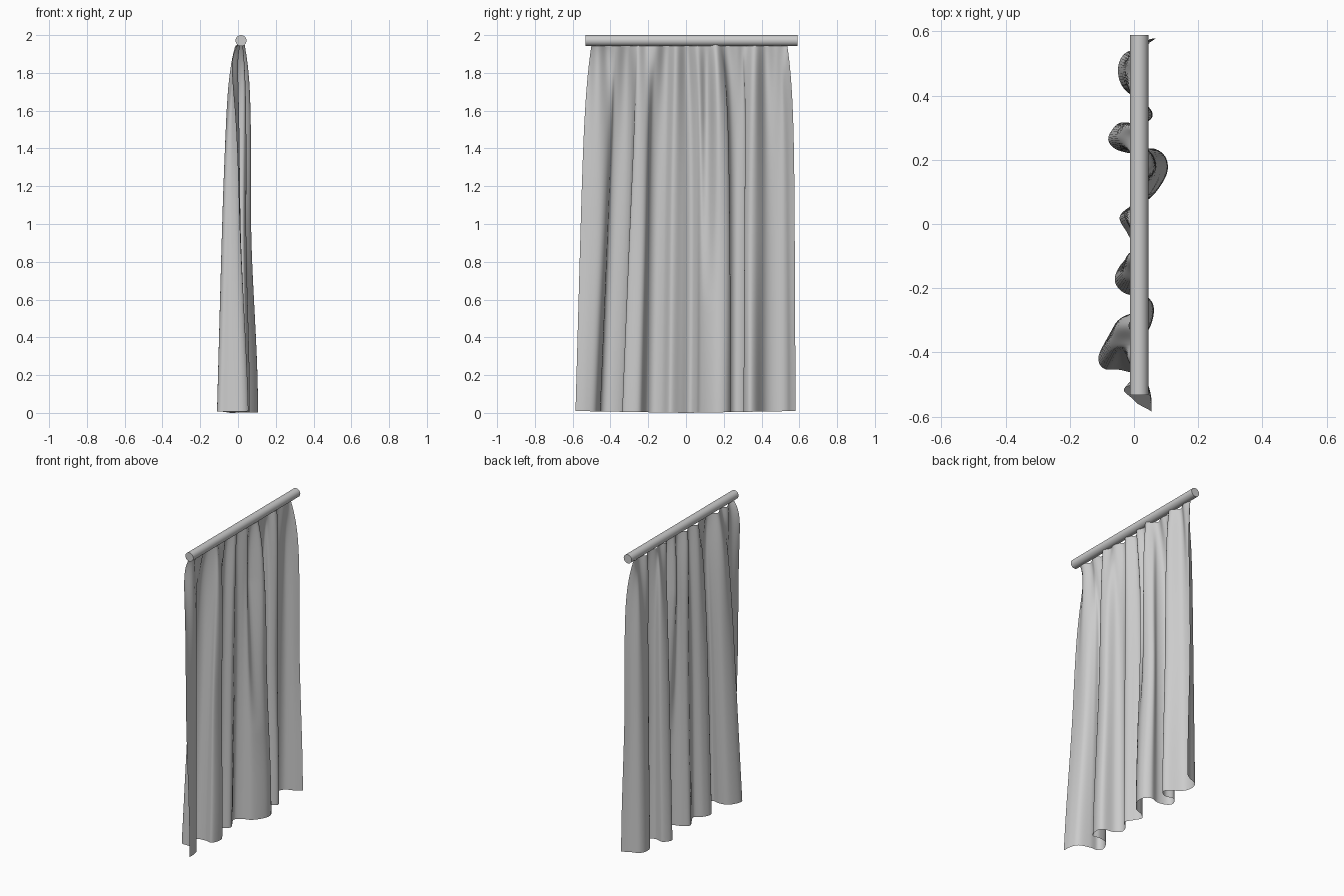
import bpy, bmesh, math
from mathutils import Vector

cube = bpy.data.objects.get("Cube")
if cube:
    bpy.data.objects.remove(cube)

# One plain grey for rod and cloth
grey = bpy.data.materials.new("plain_grey")
grey.use_nodes = True
colour = (0.6, 0.6, 0.6, 1)
grey.diffuse_color = colour
grey.node_tree.nodes["Principled BSDF"].inputs["Base Color"].default_value = colour


def finish(obj, angle):
    obj.data.materials.clear()
    obj.data.materials.append(grey)
    bpy.ops.object.select_all(action='DESELECT')
    obj.select_set(True)
    bpy.context.view_layer.objects.active = obj
    bpy.ops.object.shade_smooth_by_angle(angle=math.radians(angle))


def spline(points, steps):
    """Smooth path through every control point."""
    pts = [points[0]] + points + [points[-1]]
    out = []
    for a, b, c, d in zip(pts, pts[1:], pts[2:], pts[3:]):
        for i in range(steps):
            t = i / steps
            out.append(0.5 * (2 * b + (c - a) * t + (2 * a - 5 * b + 4 * c - d) * t**2
                              + (3 * b - a - 3 * c + d) * t**3))
    return out + [points[-1]]


def bump(value, centre, width):
    return math.exp(-((value - centre) / width)**2)


# Curtain rod
bpy.ops.mesh.primitive_cylinder_add(vertices=32, radius=0.029, depth=1.122,
                                    location=(0.016, 0.028, 1.971),
                                    rotation=(math.pi / 2, 0, 0))
rod = bpy.context.object
rod.name = "curtain_rod"
finish(rod, 40)

# Folded path of the hem, as (x, y)
hem = [(.055, -.585), (.052, -.53), (.03, -.48), (-.04, -.455), (-.095, -.45),
       (-.11, -.41), (-.07, -.345), (-.01, -.33), (.04, -.335), (.062, -.275),
       (.045, -.235), (-.03, -.215), (-.06, -.175), (-.04, -.125), (.005, -.085),
       (-.02, -.03), (-.045, .02), (-.01, .055), (.05, .08), (.1, .15),
       (.1, .205), (.06, .235), (0, .22), (-.06, .235), (-.08, .27),
       (-.045, .315), (.01, .305), (.055, .33), (.045, .365), (-.03, .42),
       (-.05, .48), (-.03, .53), (.03, .555), (.07, .58)]
path = spline([Vector(p) for p in hem], 6)

# Distance along the cloth, from 0 to 1
along = [0.0]
for p, q in zip(path, path[1:]):
    along.append(along[-1] + (q - p).length)
along = [a / along[-1] for a in along]


def cloth_point(p, s, t):
    """Hem point p carried up to height t (0 hem, 1 rod)."""
    # folds spread evenly and the sides draw in towards the rod
    even = -0.585 + 1.165 * s
    y = p.y + (even - p.y) * (0.4 * t**2 + 0.45 * t**12)
    y += 0.05 * t * (1 - t**8) * bump(p.y, -0.4, 0.12)
    y = y * (1 - 0.05 * t - 0.06 * t**8) + 0.02 * t
    # forward folds lose depth in the lower half, backward folds steadily
    u = min(1, t / 0.55)
    loss = 0.38 * u * u * (3 - 2 * u) if p.x > 0 else 0.4 * t
    x = p.x * (1 - loss - 0.45 * t**10) + 0.008 * t
    # free edge swings back under the rod
    x -= 0.06 * t * (1 - 0.7 * t**30) * max(0, 1 - s / 0.12)
    # the widest fold splits in two in the upper half
    rise = min(1, max(0, (t - 0.3) / 0.5))
    x -= 0.055 * rise * (1 - t**12) * bump(y, 0.115, 0.035)
    # tight gathers fade out downwards
    gather = math.cos(2 * math.pi * (y - 0.16) / 0.105)
    x += 0.016 * gather * t**5 * (1 - 0.3 * t**20)
    z = 0.01 * abs(p.y) / 0.585 * (1 - t) + 1.947 * t + 0.006 * gather * t**40
    return x, y, z


# Curtain cloth
ROWS = 70
bm = bmesh.new()
grid = []
for r in range(ROWS + 1):
    t = 1 - (1 - r / ROWS)**1.4
    grid.append([bm.verts.new(cloth_point(p, s, t)) for p, s in zip(path, along)])
for low, high in zip(grid, grid[1:]):
    for i in range(len(path) - 1):
        bm.faces.new((low[i], low[i + 1], high[i + 1], high[i]))
mesh = bpy.data.meshes.new("curtain_cloth")
bm.to_mesh(mesh)
bm.free()
cloth = bpy.data.objects.new("curtain_cloth", mesh)
bpy.context.collection.objects.link(cloth)
finish(cloth, 80)
